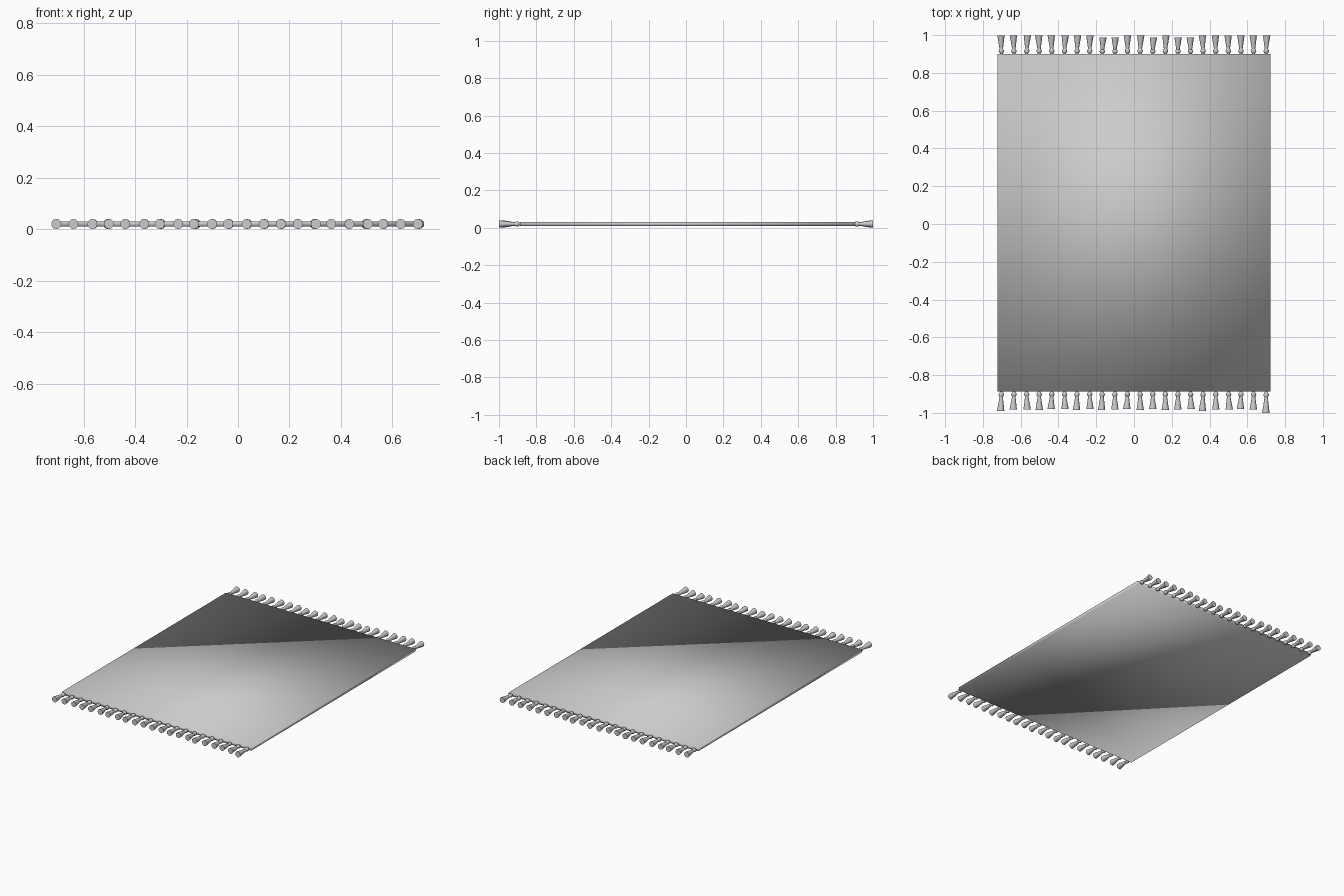
import bpy, bmesh, math, random

if "Cube" in bpy.data.objects:
    bpy.data.objects.remove(bpy.data.objects["Cube"])

random.seed(4)
ZC = 0.0205            # mid height of the rug and tassels
Y_FRONT, Y_BACK, HALF_X = -0.887, 0.90, 0.722


def finish(bm, name):
    bmesh.ops.recalc_face_normals(bm, faces=bm.faces[:])
    me = bpy.data.meshes.new(name)
    bm.to_mesh(me)
    bm.free()
    ob = bpy.data.objects.new(name, me)
    bpy.context.collection.objects.link(ob)
    return ob


# Rug body: thin slab, softly shaded across its edges
bm = bmesh.new()
bmesh.ops.create_cube(bm, size=1)
for v in bm.verts:
    v.co.x *= 2 * HALF_X
    v.co.y = Y_BACK if v.co.y > 0 else Y_FRONT
    v.co.z = ZC + v.co.z * 0.02
for f in bm.faces:
    f.smooth = True
finish(bm, "rug_body")

# Tassel profile: (distance from the rug edge, radius) - knot, neck, flared skirt
PROFILE = [(-0.004, 0.006), (0.003, 0.008), (0.008, 0.012), (0.014, 0.0145),
           (0.020, 0.013), (0.026, 0.009), (0.030, 0.0095), (0.094, 0.0195)]
SIDES = 12


def tassel(name, x, y, direction, length, lean):
    bm = bmesh.new()
    rings = []
    for d, r in PROFILE:
        ring = []
        for i in range(SIDES):
            a = 2 * math.pi * i / SIDES
            ring.append(bm.verts.new((x + lean * d + r * math.cos(a),
                                      y + direction * d * length,
                                      ZC + r * math.sin(a))))
        rings.append(ring)
    for a, b in zip(rings, rings[1:]):
        for i in range(SIDES):
            j = (i + 1) % SIDES
            bm.faces.new((a[i], a[j], b[j], b[i])).smooth = True
    bm.faces.new(rings[0])
    bm.faces.new(rings[-1])
    ob = finish(bm, name)
    bpy.context.view_layer.objects.active = ob
    ob.select_set(True)
    bpy.ops.object.shade_smooth_by_angle(angle=math.radians(40))
    ob.select_set(False)


# Tassel rows along both short ends
COUNT = 22
for i in range(COUNT):
    x = -0.702 + 1.402 * i / (COUNT - 1)
    back_len = 0.93 if i in (8, 9, 12, 14, 15) else 1.05
    front_len = 1.2 if i == COUNT - 1 else 1.1 if i in (0, 16) else random.uniform(0.97, 1.05)
    tassel(f"back_tassel_{i + 1}", x, Y_BACK, 1, back_len, random.uniform(-0.05, 0.05))
    tassel(f"front_tassel_{i + 1}", x, Y_FRONT, -1, front_len, random.uniform(-0.05, 0.05))
